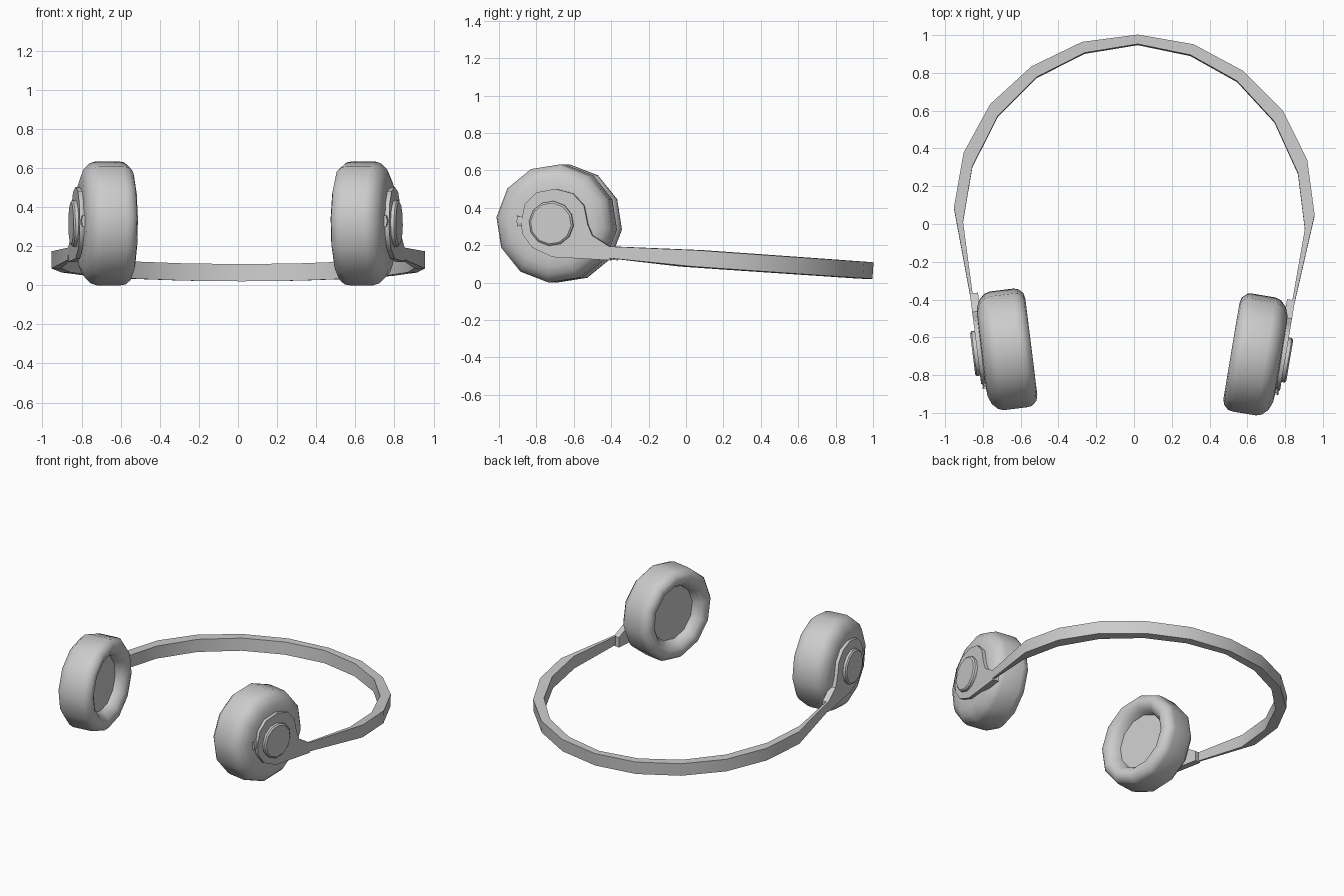
import bpy, bmesh
from math import sin, cos, pi, radians
from mathutils import Matrix, Vector

cube = bpy.data.objects.get("Cube")
if cube:
    bpy.data.objects.remove(cube, do_unlink=True)

grey = bpy.data.materials.new("light_grey")
grey.use_nodes = True
grey.diffuse_color = (0.6, 0.6, 0.6, 1)
grey.node_tree.nodes["Principled BSDF"].inputs["Base Color"].default_value = (0.6, 0.6, 0.6, 1)

SIDES = 12
YAW = Matrix.Rotation(radians(-1.2), 4, "Z")       # whole set lies slightly turned


def loft(name, rings, matrix, angle=35):
    """Skin a row of closed rings, cap both ends and shade the result."""
    bm = bmesh.new()
    rows = [[bm.verts.new(matrix @ Vector(p)) for p in ring] for ring in rings]
    for a, b in zip(rows, rows[1:]):
        for i in range(len(a)):
            j = (i + 1) % len(a)
            bm.faces.new((a[i], a[j], b[j], b[i]))
    bm.faces.new(rows[0])
    bm.faces.new(rows[-1])
    bmesh.ops.recalc_face_normals(bm, faces=bm.faces)
    mesh = bpy.data.meshes.new(name)
    bm.to_mesh(mesh)
    bm.free()
    mesh.materials.append(grey)
    obj = bpy.data.objects.new(name, mesh)
    bpy.context.collection.objects.link(obj)
    bpy.ops.object.select_all(action="DESELECT")
    obj.select_set(True)
    bpy.context.view_layer.objects.active = obj
    bpy.ops.object.shade_smooth_by_angle(angle=radians(angle))
    return obj


def lathe(profile, sides=SIDES, phase=radians(-6)):
    """Rings around the local x axis from (distance, radius) pairs."""
    angles = [phase + 2 * pi * i / sides for i in range(sides)]
    return [[(u, r * cos(a), r * sin(a)) for a in angles] for u, r in profile]


# Headband: outer and inner edge of one half, from the crown to the arm end
outer = [(0, 1), (.295, .955), (.56, .82), (.775, .615), (.91, .355), (.955, .065), (.86, -.395)]
inner = [(0, .95), (.28, .898), (.53, .765), (.732, .555), (.862, .285), (.905, -.01), (.845, -.4)]


def band_section(o, i, side):
    half = .031 if o[1] < -.3 else .044
    ring = []
    for (x, y), dz in ((o, half), (o, -half), (i, -half), (i, half)):
        ring.append((side * x, y + .07 * dz, .134 - .07 * o[1] + dz))
    return ring


pairs = list(zip(outer, inner))
sections = [band_section(o, i, -1) for o, i in reversed(pairs)]
sections += [band_section(o, i, 1) for o, i in pairs[1:]]
loft("headband", sections, YAW, 25)

# Cushion profile: recessed disc, rounded pad, wall, domed back
cup = [(.075, .19), (.045, .2), (.015, .225), (0, .258), (.008, .29), (.035, .314),
       (.06, .318), (.185, .318), (.215, .308), (.245, .278), (.262, .235), (.266, .18)]
puck = [(.27, .12), (.305, .12), (.313, .11)]

# Side plate outline: round body flowing into the arm socket
plate = [(-.165, .012), (-.145, .105), (-.085, .165), (.02, .185), (.115, .16), (.175, .095),
         (.195, -.005), (.22, -.065), (.318, -.127), (.318, -.197), (.005, -.18),
         (-.105, -.13), (-.16, -.055)]

for side, word in ((1, "left"), (-1, "right")):
    place = (YAW @ Matrix.Diagonal((side, 1, 1, 1))
             @ Matrix.Translation((.53, -.66, .316))
             @ Matrix.Rotation(radians(-8.3), 4, "Z"))
    loft(word + "_ear_cushion", lathe(cup), place, 40)
    loft(word + "_side_plate", [[(u, v, w) for v, w in plate] for u in (.245, .288)], place)
    loft(word + "_round_cover", lathe(puck), place)
    # Small hinge pin on the front edge of the plate
    pin = [[(.268 + .016 * s * cos(a), v, .012 + .034 * s * sin(a))
            for a in [2 * pi * k / 6 for k in range(6)]]
           for v, s in ((-.19, 1), (-.178, .8), (-.16, 1))]
    loft(word + "_hinge_pin", pin, place)
